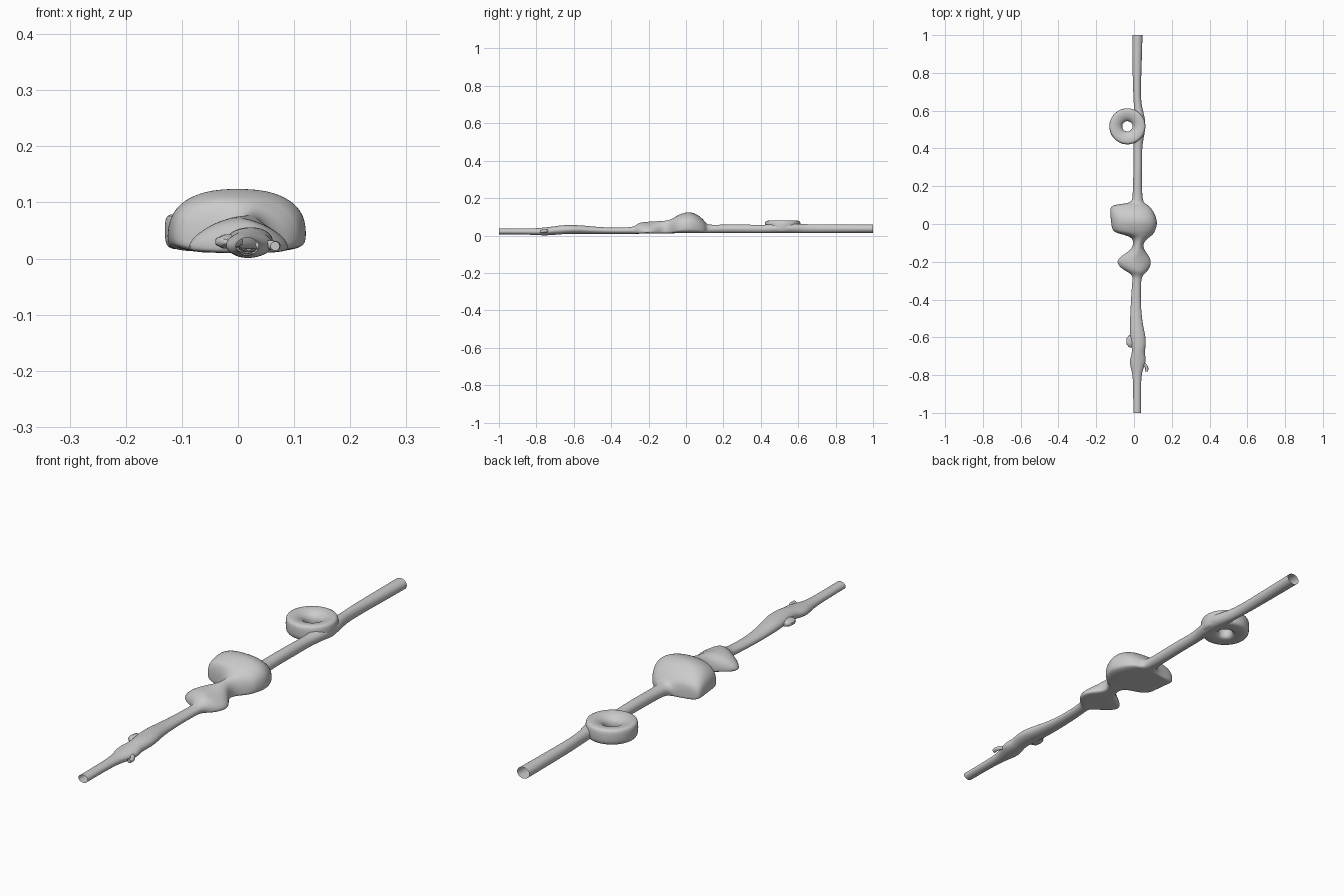
import bpy, bmesh, math


def make_object(name, bm, subdiv=0, angle=60):
    bmesh.ops.recalc_face_normals(bm, faces=bm.faces)
    mesh = bpy.data.meshes.new(name)
    bm.to_mesh(mesh)
    bm.free()
    ob = bpy.data.objects.new(name, mesh)
    bpy.context.collection.objects.link(ob)
    if subdiv:
        mod = ob.modifiers.new("smooth", 'SUBSURF')
        mod.levels = mod.render_levels = subdiv
    bpy.ops.object.select_all(action='DESELECT')
    ob.select_set(True)
    bpy.context.view_layer.objects.active = ob
    bpy.ops.object.shade_smooth_by_angle(angle=math.radians(angle))
    return ob


def section(y, xl, xr, zb, zt, n, mid, count=28):
    """Ring in the xz plane; low 'mid' gives a flat underside."""
    cx, hw = (xl + xr) / 2, (xr - xl) / 2
    zm = zb + mid * (zt - zb)
    pts = []
    for i in range(count):
        a = 2 * math.pi * i / count
        c, s = math.cos(a), math.sin(a)
        top = s >= 0
        e = n if top else (2 if mid > 0.4 else 4)
        x = math.copysign(abs(c) ** (2 / e), c)
        z = abs(s) ** (2 / e)
        pts.append((cx + hw * x, y, zm + (zt - zm) * z if top else zm - (zm - zb) * z))
    return pts


def loft(name, stations):
    bm = bmesh.new()
    rings = [[bm.verts.new(p) for p in section(*s)] for s in stations]
    for a, b in zip(rings, rings[1:]):
        for i in range(len(a)):
            j = (i + 1) % len(a)
            bm.faces.new((a[i], a[j], b[j], b[i]))
    return make_object(name, bm, 2)


# Hollow pipe with swollen stretches: y, x left, x right, z bottom, z top, roundness, mid
T = (2, 0.5)
front_pipe = [
    (-1.0, -0.004, 0.037, 0.006, 0.037, *T),
    (-0.9, -0.004, 0.037, 0.006, 0.037, *T),
    (-0.8, -0.006, 0.038, 0.003, 0.038, *T),
    (-0.76, -0.018, 0.052, 0.000, 0.043, *T),
    (-0.72, -0.025, 0.066, 0.002, 0.047, *T),
    (-0.685, -0.010, 0.055, 0.005, 0.052, *T),
    (-0.65, -0.012, 0.062, 0.008, 0.056, *T),
    (-0.60, -0.020, 0.063, 0.009, 0.056, *T),
    (-0.55, -0.022, 0.050, 0.009, 0.054, *T),
    (-0.48, -0.020, 0.040, 0.009, 0.046, *T),
    (-0.40, -0.016, 0.035, 0.009, 0.042, *T),
    (-0.31, -0.010, 0.037, 0.009, 0.043, *T),
]
lobes = [
    (-0.275, -0.006, 0.042, 0.009, 0.048, *T),
    (-0.258, -0.025, 0.062, 0.009, 0.064, 1.9, 0.3),
    (-0.235, -0.070, 0.083, 0.010, 0.072, 1.6, 0.2),
    (-0.20, -0.096, 0.093, 0.010, 0.074, 1.5, 0.2),
    (-0.17, -0.070, 0.080, 0.010, 0.076, 1.6, 0.2),
    (-0.145, -0.025, 0.060, 0.010, 0.077, 1.8, 0.25),
    (-0.115, -0.004, 0.046, 0.011, 0.078, 2, 0.3),
    (-0.085, -0.004, 0.060, 0.011, 0.084, 2, 0.3),
    (-0.065, -0.022, 0.090, 0.012, 0.095, 2.1, 0.3),
    (-0.050, -0.085, 0.104, 0.012, 0.105, 2.3, 0.3),
    (-0.038, -0.114, 0.112, 0.012, 0.112, 2.5, 0.3),
    (0.0, -0.121, 0.124, 0.012, 0.125, 2.4, 0.3),
    (0.03, -0.124, 0.119, 0.012, 0.125, 2.4, 0.3),
    (0.06, -0.126, 0.107, 0.012, 0.113, 2.5, 0.3),
    (0.088, -0.126, 0.088, 0.012, 0.090, 2.6, 0.3),
    (0.102, -0.112, 0.072, 0.012, 0.074, 2.5, 0.3),
    (0.110, -0.020, 0.055, 0.012, 0.062, 2, 0.35),
    (0.130, -0.007, 0.044, 0.013, 0.056, *T),
]
back_pipe = [
    (0.22, -0.005, 0.042, 0.013, 0.059, *T),
    (0.32, -0.002, 0.044, 0.013, 0.059, *T),
    (0.41, -0.002, 0.042, 0.013, 0.055, *T),
    (0.46, -0.002, 0.053, 0.013, 0.062, *T),
    (0.52, -0.002, 0.062, 0.013, 0.068, *T),
    (0.57, -0.002, 0.057, 0.013, 0.064, *T),
    (0.63, 0.000, 0.038, 0.014, 0.060, *T),
    (0.72, -0.006, 0.036, 0.014, 0.060, *T),
    (0.85, -0.008, 0.041, 0.014, 0.059, *T),
    (1.0, -0.009, 0.045, 0.014, 0.059, *T),
]
loft("hollow_pipe", front_pipe + lobes + back_pipe)

# Thick ring with a dished top, lathed around its hole
profile = [(0.028, 0.028), (0.026, 0.052), (0.034, 0.065), (0.05, 0.075),
           (0.07, 0.080), (0.088, 0.079), (0.095, 0.073), (0.096, 0.05),
           (0.095, 0.024), (0.085, 0.016), (0.05, 0.016), (0.034, 0.019)]
bm = bmesh.new()
N = 48
rings = []
for k in range(N):
    a = 2 * math.pi * k / N
    rings.append([bm.verts.new((-0.035 + r * math.cos(a), 0.517 + r * math.sin(a), z))
                  for r, z in profile])
for k in range(N):
    a, b = rings[k], rings[(k + 1) % N]
    for i in range(len(profile)):
        j = (i + 1) % len(profile)
        bm.faces.new((a[i], a[j], b[j], b[i]))
make_object("side_ring", bm, 1)

# Boxy knob on the left of the front pipe
bm = bmesh.new()
bmesh.ops.create_cube(bm, size=1)
bmesh.ops.bevel(bm, geom=bm.edges[:], offset=0.2, segments=3, affect='EDGES')
for v in bm.verts:
    v.co = (-0.016 + v.co.x * 0.05, -0.62 + v.co.y * 0.068, 0.03 + v.co.z * 0.026)
make_object("side_knob", bm, 1)

# Small bent hook on the right
curve = bpy.data.curves.new("side_hook", 'CURVE')
curve.dimensions = '3D'
curve.bevel_depth = 0.0085
curve.bevel_resolution = 3
curve.use_fill_caps = True
sp = curve.splines.new('BEZIER')
path = [(0.035, -0.735, 0.024), (0.056, -0.745, 0.024), (0.067, -0.762, 0.023), (0.066, -0.78, 0.022)]
sp.bezier_points.add(len(path) - 1)
for p, co in zip(sp.bezier_points, path):
    p.co = co
    p.handle_left_type = p.handle_right_type = 'AUTO'
bpy.context.collection.objects.link(bpy.data.objects.new("side_hook", curve))
